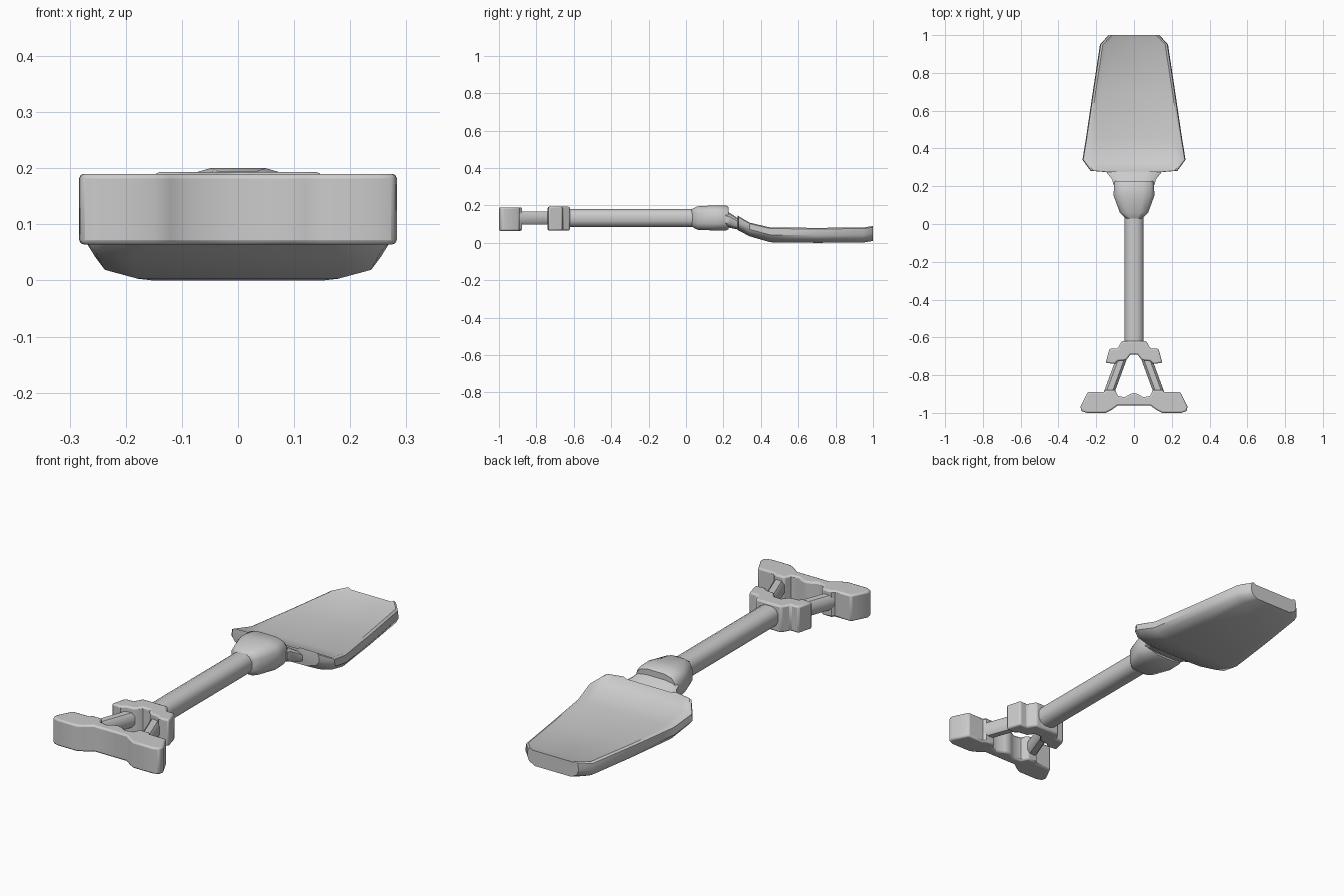
import bpy, bmesh, math
from mathutils import Vector

cube = bpy.data.objects.get("Cube")
if cube:
    bpy.data.objects.remove(cube, do_unlink=True)

grey = bpy.data.materials.new("light grey")
grey.use_nodes = True
grey.diffuse_color = (0.6, 0.6, 0.6, 1)
grey.node_tree.nodes["Principled BSDF"].inputs["Base Color"].default_value = (0.6, 0.6, 0.6, 1)


def finish(name, bm, bevel=0, angle=50):
    bmesh.ops.recalc_face_normals(bm, faces=bm.faces)
    mesh = bpy.data.meshes.new(name)
    bm.to_mesh(mesh)
    bm.free()
    mesh.materials.append(grey)
    ob = bpy.data.objects.new(name, mesh)
    bpy.context.collection.objects.link(ob)
    if bevel:
        mod = ob.modifiers.new("soft edges", "BEVEL")
        mod.width, mod.segments, mod.limit_method = bevel, 2, "ANGLE"
        mod.angle_limit = math.radians(60)
    bpy.ops.object.select_all(action="DESELECT")
    bpy.context.view_layer.objects.active = ob
    ob.select_set(True)
    bpy.ops.object.shade_smooth_by_angle(angle=math.radians(angle))
    return ob


def loft(name, rings, angle=50):
    """Skin a list of closed rings and cap both ends."""
    bm = bmesh.new()
    rows = [[bm.verts.new(p) for p in ring] for ring in rings]
    n = len(rows[0])
    for a, b in zip(rows, rows[1:]):
        for i in range(n):
            j = (i + 1) % n
            bm.faces.new((a[i], a[j], b[j], b[i]))
    bm.faces.new(rows[0])
    bm.faces.new(rows[-1])
    return finish(name, bm, angle=angle)


def rounded_ring(y, w, low, high, power=1, n=12):
    """Upright ring around the long axis; a smaller power is boxier."""
    mid, h = (low + high) / 2, (high - low) / 2
    ring = []
    for i in range(n):
        a = 2 * math.pi * (i + 0.5) / n
        c, s = math.cos(a), math.sin(a)
        k = math.cos(math.pi / n)
        ring.append((w * math.copysign(abs(c / k) ** power, c), y,
                     mid + h * math.copysign(abs(s / k) ** power, s)))
    return ring


def mirrored_prism(name, half, low, high, bevel):
    """Extrude an outline given by its +x half, starting and ending at x = 0."""
    outline = half + [(-x, y) for x, y in reversed(half) if x > 0]
    bm = bmesh.new()
    face = bm.faces.new([bm.verts.new((x, y, low)) for x, y in outline])
    ext = bmesh.ops.extrude_face_region(bm, geom=[face])
    verts = [v for v in ext["geom"] if isinstance(v, bmesh.types.BMVert)]
    bmesh.ops.translate(bm, verts=verts, vec=(0, 0, high - low))
    return finish(name, bm, bevel)


# Blade: dished sections along its length (y, half width, bottom, rim)
def blade_section(y, w, low, rim):
    t = rim - low
    half = [(0.7 * w, low), (0.93 * w, low + 0.2 * t), (w, low + 0.5 * t),
            (w - 0.004, rim - 0.006), (w - 0.015, rim), (0.8 * w, rim - 0.008)]
    return [(x, y, z) for x, z in half] + [(-x, y, z) for x, z in reversed(half)]


loft("blade", [blade_section(*s) for s in (
    (0.275, 0.15, 0.068, 0.148), (0.282, 0.23, 0.065, 0.142),
    (0.34, 0.273, 0.035, 0.108), (0.45, 0.255, 0.003, 0.082),
    (0.7, 0.218, 0, 0.08), (0.95, 0.18, 0.002, 0.082), (1.0, 0.135, 0.01, 0.09))], 40)

# Neck joining blade and socket
loft("blade_neck", [rounded_ring(y, w, a, b, 0.6) for y, w, a, b in (
    (0.21, 0.11, 0.085, 0.168), (0.235, 0.115, 0.08, 0.16), (0.285, 0.155, 0.07, 0.125))])

# Socket and shaft
loft("socket", [rounded_ring(y, w, a, b, 0.6) for y, w, a, b in (
    (0.03, 0.045, 0.087, 0.18), (0.06, 0.075, 0.07, 0.195),
    (0.15, 0.108, 0.066, 0.2), (0.215, 0.106, 0.066, 0.2), (0.228, 0.1, 0.072, 0.19))])
loft("shaft", [rounded_ring(y, 0.05, 0.085, 0.18, 0.8) for y in (-0.69, 0.06)])

# Yoke where the shaft splits, and the cross grip
mirrored_prism("yoke", [(0, -0.62), (0.065, -0.62), (0.088, -0.66), (0.13, -0.66),
                        (0.15, -0.735), (0.1, -0.74), (0.085, -0.725), (0.04, -0.72),
                        (0.018, -0.69), (0, -0.69)], 0.066, 0.193, 0.008)
mirrored_prism("cross_grip", [(0, -0.895), (0.02, -0.9), (0.05, -0.917), (0.085, -0.91),
                              (0.1, -0.878), (0.15, -0.878), (0.16, -0.89), (0.245, -0.89),
                              (0.283, -0.965), (0.28, -0.99), (0.25, -1.0), (0.15, -1.0),
                              (0.12, -0.985), (0.085, -0.96), (0, -0.96)], 0.064, 0.19, 0.008)

# Struts from yoke to grip
for side, sign in (("left", 1), ("right", -1)):
    rings = []
    for x, y in ((0.065, -0.71), (0.135, -0.9)):
        ring = rounded_ring(y, 0.029, 0.098, 0.168, 0.7, 8)
        rings.append([(px + sign * x, py, pz) for px, py, pz in ring])
    loft(side + "_strut", rings)
